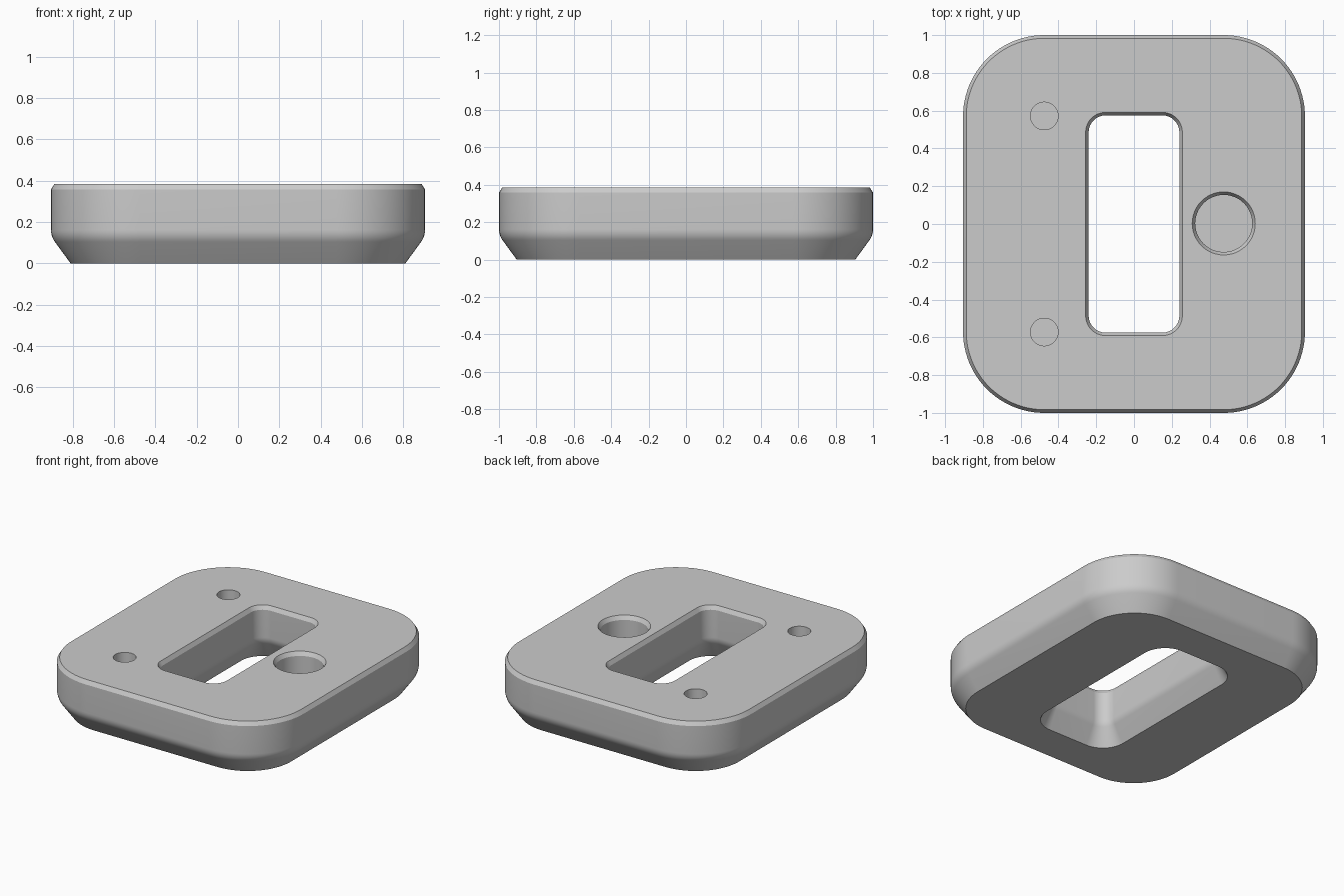
import bpy, bmesh, math
from mathutils import Vector

if "Cube" in bpy.data.objects:
    bpy.data.objects.remove(bpy.data.objects["Cube"])

HEIGHT = 0.385
CORNER_STEPS = 24

grey = bpy.data.materials.new("grey")
grey.diffuse_color = (0.6, 0.6, 0.6, 1)
grey.use_nodes = True
grey.node_tree.nodes["Principled BSDF"].inputs["Base Color"].default_value = grey.diffuse_color


def rounded_rect(hx, hy, r, z):
    """Rounded rectangle points, anticlockwise."""
    pts = []
    for i, (sx, sy) in enumerate([(1, 1), (-1, 1), (-1, -1), (1, -1)]):
        for k in range(CORNER_STEPS + 1):
            a = math.pi / 2 * (i + k / CORNER_STEPS)
            pts.append((sx * (hx - r) + r * math.cos(a),
                        sy * (hy - r) + r * math.sin(a), z))
    return pts


def wall_profile(flare, bend_z, radius, chamfer, chamfer_z):
    """(offset, z) from the floor up: sloped foot, soft bend, wall, top chamfer."""
    angle = math.atan2(flare, bend_z)
    t = radius * math.tan(angle / 2)
    pts = [(flare, 0)]
    for k in range(6):
        a = angle * (1 - k / 5)
        pts.append((radius * (1 - math.cos(a)), bend_z + t - radius * math.sin(a)))
    return pts + [(0, HEIGHT - chamfer_z), (chamfer, HEIGHT)]


# Plate body: outer wall up, window wall back down, joined into a ring
loops = [rounded_rect(0.905 - o, 1 - o, 0.43 - o, z)
         for o, z in wall_profile(0.095, 0.13, 0.1, 0.017, 0.027)]
loops += [rounded_rect(0.24 + o, 0.575 + o, 0.09 + o, z)
          for o, z in reversed(wall_profile(0.075, 0.14, 0.1, 0.016, 0.027))]
bm = bmesh.new()
rings = [[bm.verts.new(p) for p in loop] for loop in loops]
n = len(rings[0])
for j, low in enumerate(rings):
    high = rings[(j + 1) % len(rings)]
    for i in range(n):
        k = (i + 1) % n
        bm.faces.new((low[i], low[k], high[k], high[i]))
bmesh.ops.recalc_face_normals(bm, faces=bm.faces)
mesh = bpy.data.meshes.new("plate")
bm.to_mesh(mesh)
bm.free()
plate = bpy.data.objects.new("plate", mesh)
bpy.context.collection.objects.link(plate)
mesh.materials.append(grey)


def cut_hole(name, x, y, profile):
    """Cut a round pocket; profile is (radius, z) from its floor up."""
    b = bmesh.new()
    steps = 48
    circles = [[b.verts.new((x + r * math.cos(math.tau * i / steps),
                             y + r * math.sin(math.tau * i / steps), z))
                for i in range(steps)] for r, z in profile]
    for low, high in zip(circles, circles[1:]):
        for i in range(steps):
            k = (i + 1) % steps
            b.faces.new((low[i], low[k], high[k], high[i]))
    b.faces.new(circles[0][::-1])
    b.faces.new(circles[-1])
    m = bpy.data.meshes.new(name)
    b.to_mesh(m)
    b.free()
    m.materials.append(grey)
    cutter = bpy.data.objects.new(name, m)
    bpy.context.collection.objects.link(cutter)
    cutter.hide_render = True
    mod = plate.modifiers.new(name, 'BOOLEAN')
    mod.operation = 'DIFFERENCE'
    mod.solver = 'EXACT'
    mod.object = cutter
    bpy.context.view_layer.objects.active = plate
    bpy.ops.object.modifier_apply(modifier=name)
    bpy.data.objects.remove(cutter)


# Large chamfered pocket and two small pin holes
cut_hole("large_pocket", 0.475, 0.003,
         [(0.151, 0.185), (0.151, HEIGHT - 0.027), (0.167, HEIGHT), (0.167, HEIGHT + 0.1)])
for side in (-1, 1):
    cut_hole("pin_hole", -0.475, side * 0.572, [(0.073, 0.185), (0.073, HEIGHT + 0.1)])

# Smooth curves, crisp chamfers
bpy.ops.object.select_all(action='DESELECT')
plate.select_set(True)
bpy.context.view_layer.objects.active = plate
bpy.ops.object.shade_smooth_by_angle(angle=math.radians(24))
